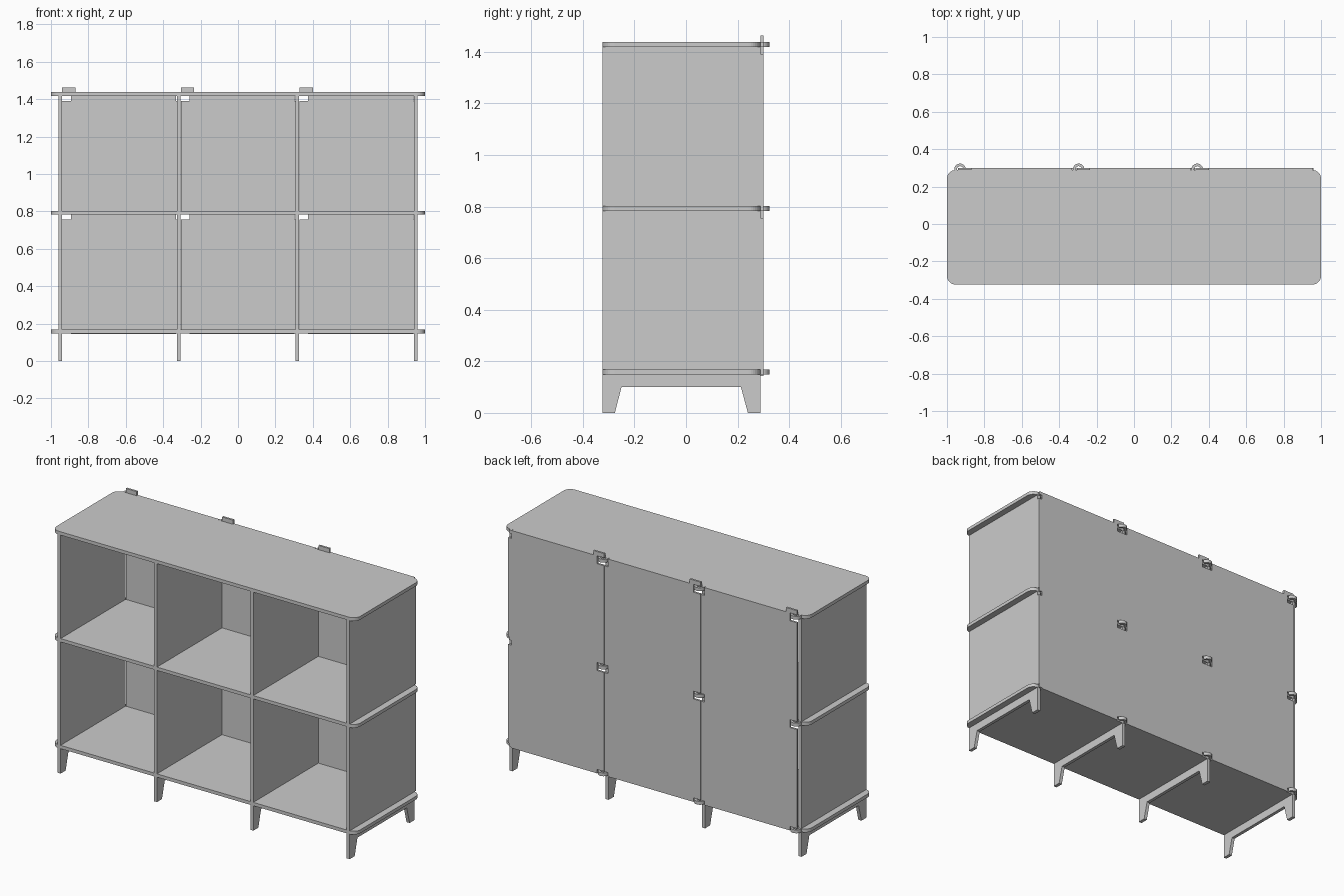
import bpy, bmesh, math
from mathutils import Vector

cube = bpy.data.objects.get("Cube")
if cube:
    bpy.data.objects.remove(cube, do_unlink=True)

# Single grey finish
grey = bpy.data.materials.new("light_grey")
grey.use_nodes = True
grey.diffuse_color = (0.6, 0.6, 0.6, 1)
grey.node_tree.nodes["Principled BSDF"].inputs["Base Color"].default_value = (0.6, 0.6, 0.6, 1)

FRONT, BACK, REAR = -0.323, 0.288, 0.30    # front edge, shelf back, back panel face
THICK = 0.02
SHELF_TOPS = [0.168, 0.803, 1.438]
UPRIGHTS = [-0.951, -0.317, 0.317, 0.951]
SLOT_DROP = 0.027                          # slot clearance under each shelf


def extrude(name, outline, axis, start, end):
    """Extrude a flat outline along x, y or z."""
    place = {"x": lambda a, b: Vector((start, a, b)),
             "y": lambda a, b: Vector((a, start, b)),
             "z": lambda a, b: Vector((a, b, start))}[axis]
    step = Vector([(end - start) * (axis == k) for k in "xyz"])
    bm = bmesh.new()
    face = bm.faces.new([bm.verts.new(place(a, b)) for a, b in outline])
    new = bmesh.ops.extrude_face_region(bm, geom=[face])["geom"]
    bmesh.ops.translate(bm, vec=step, verts=[g for g in new if isinstance(g, bmesh.types.BMVert)])
    bmesh.ops.recalc_face_normals(bm, faces=bm.faces)
    mesh = bpy.data.meshes.new(name)
    bm.to_mesh(mesh)
    bm.free()
    mesh.materials.append(grey)
    obj = bpy.data.objects.new(name, mesh)
    bpy.context.collection.objects.link(obj)
    return obj


def rect(a0, a1, b0, b1):
    return [(a0, b0), (a1, b0), (a1, b1), (a0, b1)]


def arc(cx, cy, r, start, end, steps):
    angles = [math.radians(start + (end - start) * i / steps) for i in range(steps + 1)]
    return [(cx + r * math.cos(t), cy + r * math.sin(t)) for t in angles]


# Shelves with rounded corners
R = 0.045
shelf_outline = (arc(1 - R, BACK - R, R, 0, 90, 8) + arc(R - 1, BACK - R, R, 90, 180, 8)
                 + arc(R - 1, FRONT + R, R, 180, 270, 8) + arc(1 - R, FRONT + R, R, 270, 360, 8))
for top, label in zip(SHELF_TOPS, ("bottom", "middle", "top")):
    extrude(label + "_shelf", shelf_outline, "z", top - THICK, top)

# Uprights between shelves, and tapered leg frames below
leg_outline = [(FRONT, 0), (-0.276, 0), (-0.25, 0.1), (0.213, 0.1), (0.24, 0),
               (BACK, 0), (BACK, SHELF_TOPS[0] - THICK), (FRONT, SHELF_TOPS[0] - THICK)]
for x in UPRIGHTS:
    x0, x1 = x - THICK / 2, x + THICK / 2
    extrude("leg_frame", leg_outline, "x", x0, x1)
    for low, high in zip(SHELF_TOPS, SHELF_TOPS[1:]):
        extrude("upright", rect(FRONT, BACK, low, high - THICK), "x", x0, x1)


# Back panels, notched at both edges, with a raised tab on one end
def notched_edge(x, inner, bottom):
    pts = [(inner, bottom), (inner, SHELF_TOPS[0]), (x, SHELF_TOPS[0])]
    for top in SHELF_TOPS[1:]:
        low = top - THICK - SLOT_DROP
        pts += [(x, low), (inner, low), (inner, top), (x, top)]
    return pts


for xa, xb in zip(UPRIGHTS, UPRIGHTS[1:]):
    left, right = xa + 0.011, xb + 0.009
    roof = SHELF_TOPS[-1]
    bottom = SHELF_TOPS[0] - THICK - 0.004
    edge = notched_edge(left, left + 0.047, bottom)
    tab = [(left, roof + 0.025), (left + 0.072, roof + 0.025), (left + 0.072, roof)]
    far = notched_edge(right, right - 0.023, bottom)[:-1]
    extrude("back_panel", edge + tab + far[::-1], "y", BACK, REAR)

# Curved hooks on the shelf backs, gripping the panels
for top in SHELF_TOPS:
    for x in UPRIGHTS[:-1]:
        cx, cy = x + 0.021, 0.292
        outline = ([(cx - 0.031, BACK - 0.002)] + arc(cx, cy, 0.031, 180, 15, 14)
                   + arc(cx, cy, 0.017, 25, 180, 12) + [(cx - 0.017, BACK - 0.002)])
        extrude("panel_hook", outline, "z", top - THICK, top)
    x = UPRIGHTS[-1]
    extrude("end_stub", rect(x - 0.013, x + 0.004, BACK - 0.002, REAR), "z", top - THICK, top)
